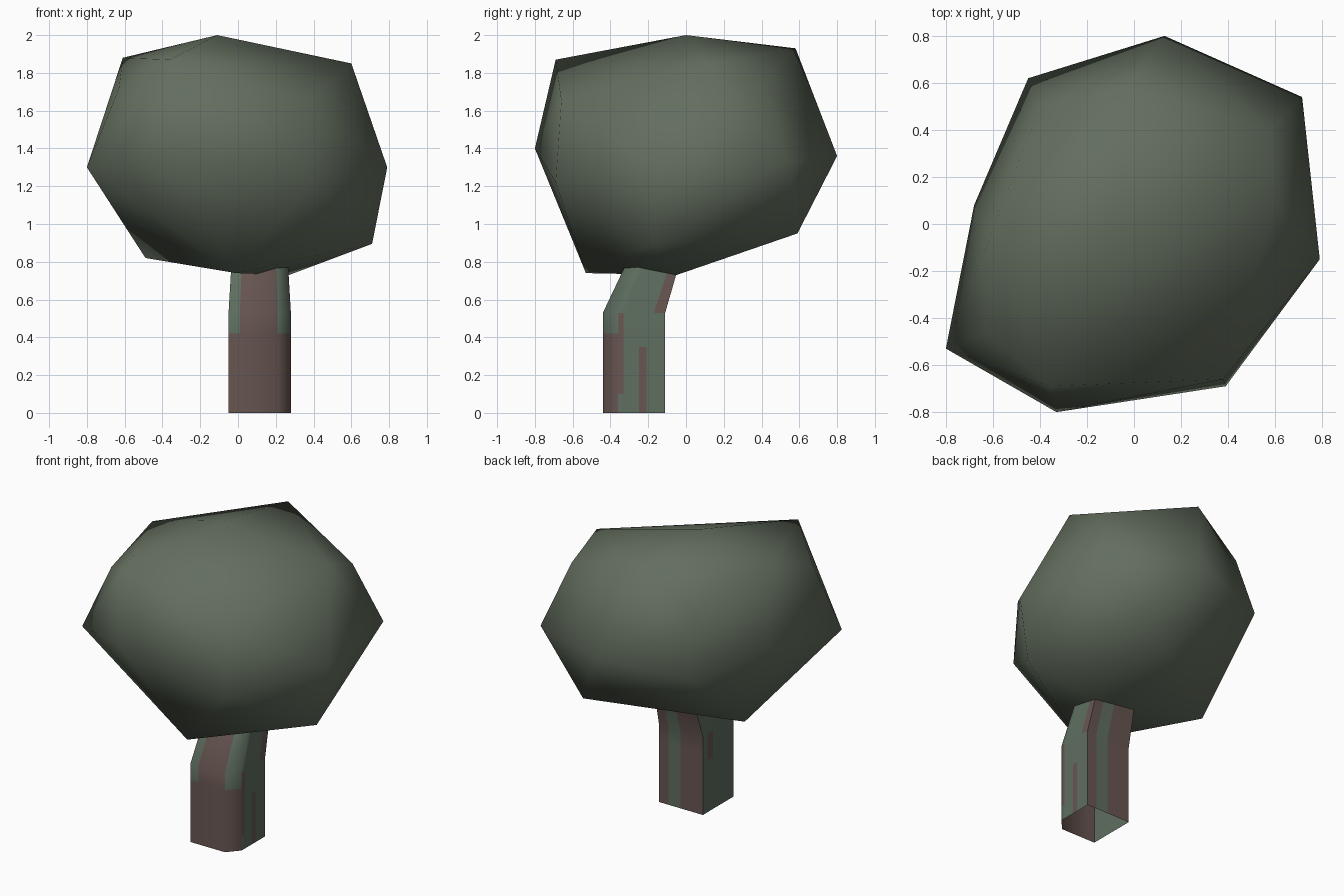
import bpy, bmesh

if "Cube" in bpy.data.objects:
    bpy.data.objects.remove(bpy.data.objects["Cube"])


def material(name, rgb):
    m = bpy.data.materials.new(name)
    m.diffuse_color = (*rgb, 1.0)
    m.use_nodes = True
    m.node_tree.nodes["Principled BSDF"].inputs["Base Color"].default_value = m.diffuse_color
    return m


leaf_green = material("leaf green", (0.125, 0.155, 0.112))
moss_green = material("moss green", (0.115, 0.158, 0.117))
bark_brown = material("bark brown", (0.138, 0.093, 0.083))


def add_object(name, bm, mats):
    mesh = bpy.data.meshes.new(name)
    bmesh.ops.recalc_face_normals(bm, faces=bm.faces)
    bm.to_mesh(mesh)
    bm.free()
    for m in mats:
        mesh.materials.append(m)
    ob = bpy.data.objects.new(name, mesh)
    bpy.context.collection.objects.link(ob)
    return ob


# Crown: rough boulder-like hull, smooth shaded
crown_points = [
    # crest and upper ring
    (-0.11, 0.0, 2.0), (-0.03, 0.58, 1.93), (-0.61, -0.05, 1.88),
    (-0.36, -0.69, 1.87), (0.60, 0.10, 1.85), (0.58, 0.40, 1.74),
    (-0.63, -0.46, 1.72), (-0.40, 0.50, 1.72), (0.38, -0.66, 1.65),
    # widest ring
    (-0.8, -0.53, 1.30), (-0.33, -0.8, 1.40), (0.39, -0.69, 1.22),
    (0.79, -0.15, 1.30), (0.715, 0.54, 1.33), (0.13, 0.8, 1.36),
    (-0.45, 0.62, 1.31), (-0.68, 0.08, 1.35),
    # underside
    (0.71, -0.17, 0.895), (0.36, 0.59, 0.95), (-0.49, 0.07, 0.82),
    (-0.01, -0.53, 0.74), (0.27, -0.05, 0.73),
]
bm = bmesh.new()
for p in crown_points:
    bm.verts.new(p)
bmesh.ops.convex_hull(bm, input=bm.verts)
for f in bm.faces:
    f.smooth = True
add_object("crown", bm, [leaf_green])

# Trunk: square with one cut corner, upright then leaning back into the crown.
# Each column: start x, y and the height span of its brown bark (rest is moss)
columns = [
    (-0.05, -0.44, 0.0, 0.42), (0.01, -0.44, 0.0, 1.0),     # front
    (0.21, -0.44, 0.0, 0.42),                               # cut corner
    (0.28, -0.36, 0.1, 0.5), (0.28, -0.33, 9, 9),           # right
    (0.28, -0.25, 0.0, 0.35), (0.28, -0.21, 9, 9), (0.28, -0.17, 0.53, 1.0),
    (0.28, -0.11, 0.0, 1.0), (0.21, -0.11, 9, 9), (0.12, -0.11, 0.0, 1.0),  # back
    (-0.05, -0.11, 9, 9), (-0.05, -0.16, 0.35, 0.53),       # left
    (-0.05, -0.22, 9, 9),
]
levels = [0.0, 0.1, 0.2, 0.35, 0.42, 0.53, 0.74, 0.95]


def trunk_point(x, y, z):
    t = max(0.0, (z - 0.53) / 0.42)
    return (0.115 + (x - 0.115) * (1 - 0.15 * t),
            -0.275 + 0.16 * t + (y + 0.275) * (1 - 0.24 * t), z)


bm = bmesh.new()
rings = [[bm.verts.new(trunk_point(x, y, z)) for x, y, _, _ in columns] for z in levels]
n = len(columns)
for k in range(len(levels) - 1):
    mid = (levels[k] + levels[k + 1]) / 2
    for i, (_, _, low, high) in enumerate(columns):
        j = (i + 1) % n
        f = bm.faces.new((rings[k][i], rings[k][j], rings[k + 1][j], rings[k + 1][i]))
        f.material_index = 1 if low < mid < high else 0
trunk = add_object("trunk", bm, [moss_green, bark_brown])
bpy.context.view_layer.objects.active = trunk
trunk.select_set(True)
bpy.ops.object.shade_smooth_by_angle(angle=0.9)
